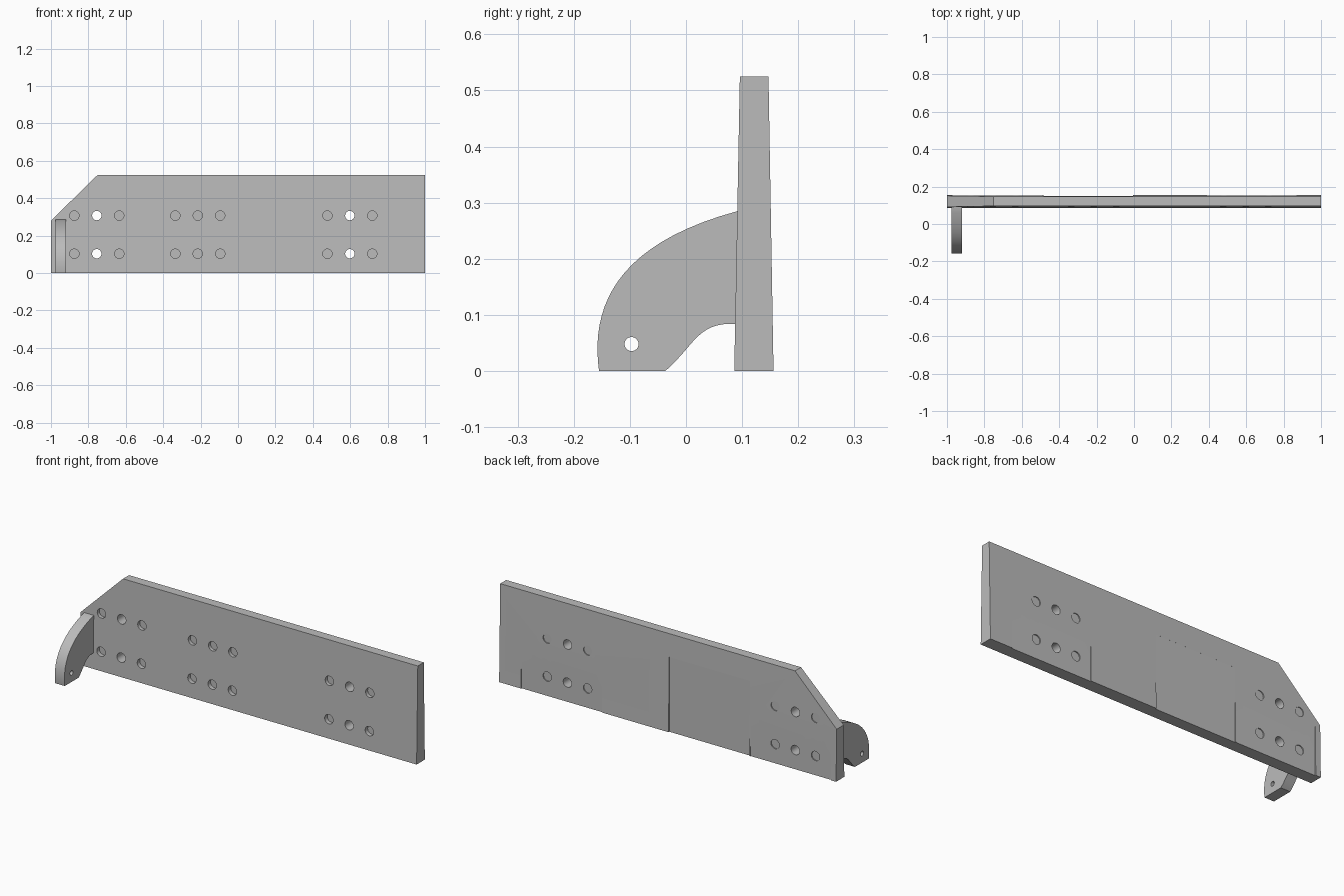
import bpy, bmesh, math
from mathutils import Matrix, Vector

cube = bpy.data.objects.get("Cube")
if cube:
    bpy.data.objects.remove(cube, do_unlink=True)

grey = bpy.data.materials.new("plain grey")
grey.use_nodes = True
GREY = (0.5, 0.5, 0.5, 1)
grey.diffuse_color = GREY
grey.node_tree.nodes["Principled BSDF"].inputs["Base Color"].default_value = GREY


def finish(name, bm):
    bmesh.ops.recalc_face_normals(bm, faces=bm.faces)
    mesh = bpy.data.meshes.new(name)
    bm.to_mesh(mesh)
    bm.free()
    mesh.materials.append(grey)
    obj = bpy.data.objects.new(name, mesh)
    bpy.context.collection.objects.link(obj)
    return obj


def prism(name, points, direction):
    """Extrude a closed outline along a direction."""
    bm = bmesh.new()
    face = bm.faces.new([bm.verts.new(p) for p in points])
    new = bmesh.ops.extrude_face_region(bm, geom=[face])["geom"]
    verts = [v for v in new if isinstance(v, bmesh.types.BMVert)]
    bmesh.ops.translate(bm, verts=verts, vec=direction)
    return finish(name, bm)


def add_cylinder(bm, centre, radius, length, axis):
    turn = Matrix.Rotation(math.pi / 2, 4, axis)
    bmesh.ops.create_cone(bm, cap_ends=True, segments=40, radius1=radius, radius2=radius,
                          depth=length, matrix=Matrix.Translation(centre) @ turn)


def add_box(bm, low, high):
    low, high = Vector(low), Vector(high)
    size = Matrix.Diagonal((*(high - low), 1))
    bmesh.ops.create_cube(bm, size=1, matrix=Matrix.Translation((low + high) / 2) @ size)


def cut(obj, cutter):
    cutter.hide_render = True
    mod = obj.modifiers.new("cut", 'BOOLEAN')
    mod.operation = 'DIFFERENCE'
    mod.solver = 'EXACT'
    mod.object = cutter
    bpy.context.view_layer.objects.active = obj
    bpy.ops.object.modifier_apply(modifier=mod.name)
    bpy.data.objects.remove(cutter, do_unlink=True)


def smooth(obj):
    bpy.ops.object.select_all(action='DESELECT')
    obj.select_set(True)
    bpy.context.view_layer.objects.active = obj
    bpy.ops.object.shade_smooth_by_angle(angle=math.radians(30))


# Tapered wall plate, thicker at the foot
TOP = 0.525
plate = prism("wall_plate", [(-1, 0.086, 0), (-1, 0.156, 0), (-1, 0.147, TOP), (-1, 0.096, TOP)],
              (2, 0, 0))

# Sloping corner above the bracket
cut(plate, prism("corner_cutter", [(-1.1, 0, 0.182), (-0.7, 0, 0.574), (-1.1, 0, 0.574)],
                 (0, 0.3, 0)))

# Shallow upright pockets on the back
bm = bmesh.new()
for x1, x2, y in ((0.39, 0.87, 0.1515), (-0.485, -0.005, 0.149), (-0.97, -0.49, 0.1515)):
    add_box(bm, (x1, y, -0.1), (x2, 0.2, 0.4))
cut(plate, finish("pocket_cutter", bm))

# Bolt holes: the middle ones of the outer groups go right through
bm = bmesh.new()
for group in (-0.755, -0.215, 0.598):
    for offset in (-0.12, 0, 0.12):
        for z in (0.103, 0.307):
            x = group + offset
            outer = group != -0.215
            if outer and offset == 0:
                add_cylinder(bm, (x, 0.12, z), 0.025, 0.2, 'X')
                continue
            add_cylinder(bm, (x, 0.06, z), 0.025, 0.1, 'X')
            if outer:
                add_cylinder(bm, (x, 0.196, z), 0.025, 0.1, 'X')
cut(plate, finish("hole_cutter", bm))
smooth(plate)


# Curved hook bracket
def bezier(a, b, c, d, steps=20):
    pts = []
    for i in range(steps + 1):
        t = i / steps
        s = 1 - t
        pts.append([s**3 * p + 3 * s * s * t * q + 3 * s * t * t * r + t**3 * u
                    for p, q, r, u in zip(a, b, c, d)])
    return pts


outline = bezier((-0.155, 0), (-0.17, 0.11), (-0.13, 0.225), (0.092, 0.285))
outline += [(0.1, 0.285), (0.1, 0.084)]
outline += bezier((0.085, 0.084), (0.02, 0.086), (0.015, 0.045), (-0.037, 0))
bracket = prism("hook_bracket", [(-0.977, y, z) for y, z in outline], (0.057, 0, 0))
bm = bmesh.new()
add_cylinder(bm, (-0.95, -0.097, 0.048), 0.0125, 0.2, 'Y')
cut(bracket, finish("pin_cutter", bm))
smooth(bracket)
